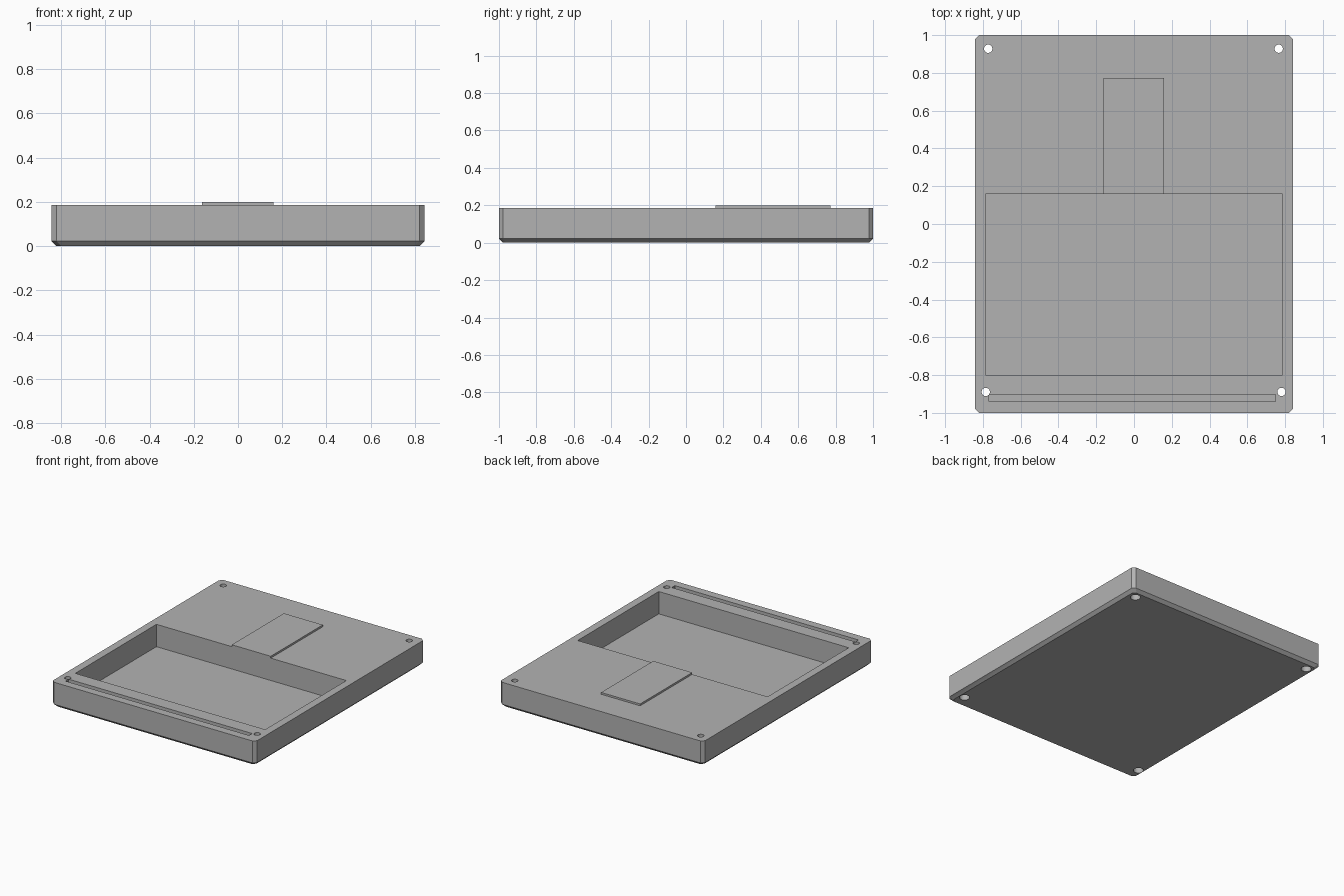
import bpy, bmesh, math

if "Cube" in bpy.data.objects:
    bpy.data.objects.remove(bpy.data.objects["Cube"])

W, L, H = 0.843, 1.0, 0.186     # half width, half length, body height
C = 0.022                       # chamfer size

grey = bpy.data.materials.new("plain grey")
grey.diffuse_color = (0.45, 0.45, 0.45, 1)
grey.use_nodes = True
grey.node_tree.nodes["Principled BSDF"].inputs["Base Color"].default_value = grey.diffuse_color


def finish(name, bm):
    bmesh.ops.recalc_face_normals(bm, faces=bm.faces)
    mesh = bpy.data.meshes.new(name)
    bm.to_mesh(mesh)
    bm.free()
    mesh.materials.append(grey)
    ob = bpy.data.objects.new(name, mesh)
    bpy.context.collection.objects.link(ob)
    return ob


def box(name, x0, x1, y0, y1, z0, z1):
    bm = bmesh.new()
    bmesh.ops.create_cube(bm, size=1)
    for v in bm.verts:
        v.co = ((x0 + x1) / 2 + v.co.x * (x1 - x0),
                (y0 + y1) / 2 + v.co.y * (y1 - y0),
                (z0 + z1) / 2 + v.co.z * (z1 - z0))
    return finish(name, bm)


def cylinder(name, x, y, r, z0, z1):
    bm = bmesh.new()
    bmesh.ops.create_cone(bm, cap_ends=True, segments=32, radius1=r, radius2=r, depth=z1 - z0)
    bmesh.ops.translate(bm, verts=bm.verts, vec=(x, y, (z0 + z1) / 2))
    return finish(name, bm)


def cut(target, cutter):
    mod = target.modifiers.new("cut", 'BOOLEAN')
    mod.operation = 'DIFFERENCE'
    mod.solver = 'EXACT'
    mod.object = cutter
    bpy.context.view_layer.objects.active = target
    bpy.ops.object.modifier_apply(modifier=mod.name)
    bpy.data.objects.remove(cutter)


# Case body: chamfered rectangle outline, drawn in at the bottom edge
bm = bmesh.new()
rings = []
for z, inset in ((0, C), (C, 0), (H, 0)):
    w, l = W - inset, L - inset
    pts = [(w, -l + C), (w, l - C), (w - C, l), (-w + C, l),
           (-w, l - C), (-w, -l + C), (-w + C, -l), (w - C, -l)]
    rings.append([bm.verts.new((x, y, z)) for x, y in pts])
for a, b in zip(rings, rings[1:]):
    for i in range(8):
        j = (i + 1) % 8
        bm.faces.new((a[i], a[j], b[j], b[i]))
bm.faces.new(rings[0])
bm.faces.new(rings[-1])
body = finish("case_body", bm)

# Large open pocket and shallow front slot
cut(body, box("pocket_cutter", -0.785, 0.785, -0.80, 0.158, 0.019, 0.4))
cut(body, box("slot_cutter", -0.768, 0.75, -0.94, -0.903, H - 0.03, 0.4))

# Screw holes with wider recesses underneath
for x, y in ((-0.772, 0.928), (0.766, 0.928), (-0.785, -0.889), (0.781, -0.889)):
    cut(body, cylinder("hole_cutter", x, y, 0.022, -0.1, 0.4))
    cut(body, cylinder("recess_cutter", x, y, 0.035, -0.1, 0.07))

# Raised rectangular pad behind the pocket
box("raised_pad", -0.162, 0.16, 0.158, 0.773, H - 0.002, 0.2)

# Smooth hole walls, sharp edges elsewhere
bpy.ops.object.select_all(action='DESELECT')
body.select_set(True)
bpy.context.view_layer.objects.active = body
bpy.ops.object.shade_smooth_by_angle(angle=math.radians(30))
